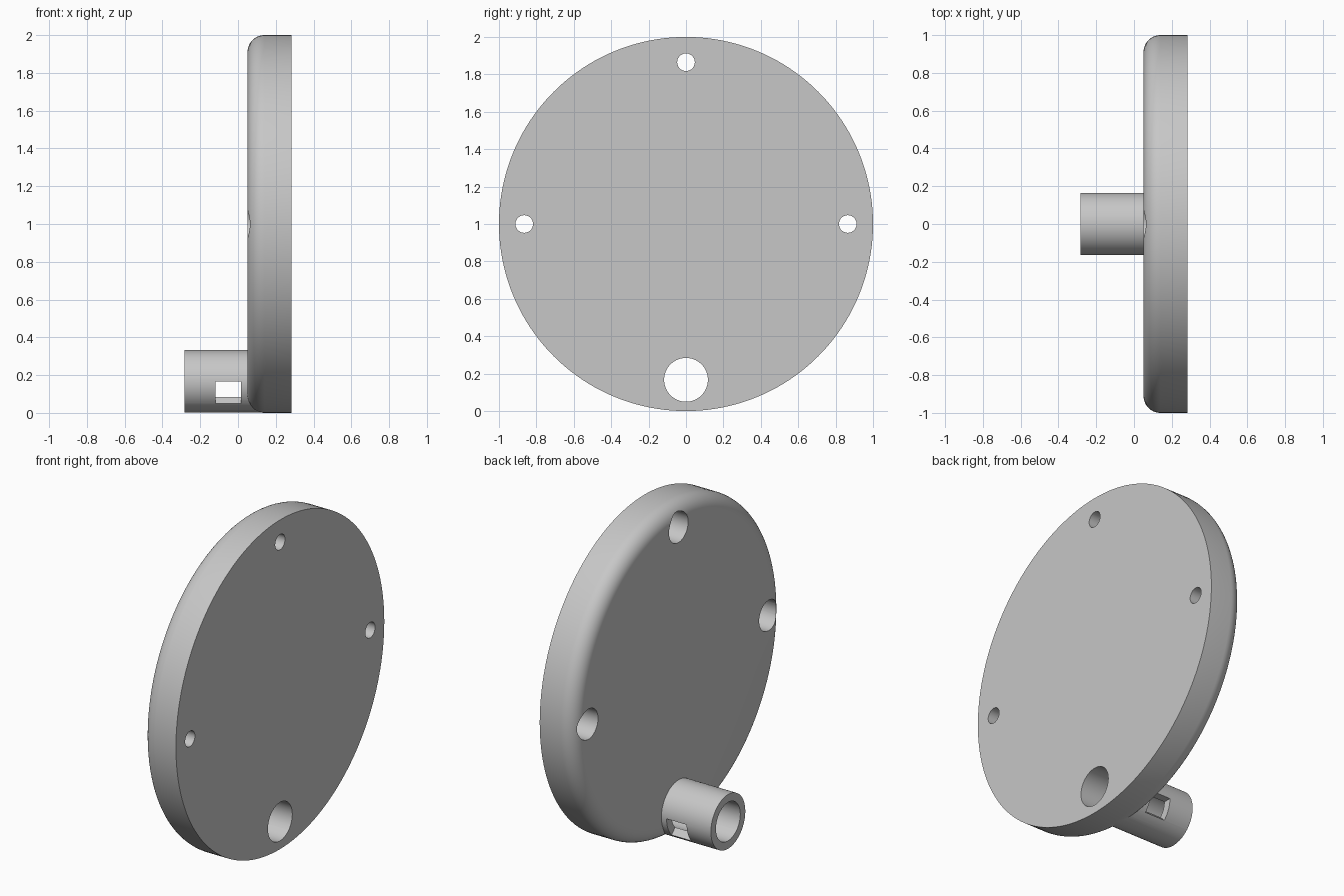
import bpy, bmesh, math
from mathutils import Matrix, Vector

default = bpy.data.objects.get("Cube")
if default:
    bpy.data.objects.remove(default, do_unlink=True)

grey = bpy.data.materials.new("plain grey")
grey.use_nodes = True
colour = (0.57, 0.57, 0.57, 1)
grey.diffuse_color = colour
grey.node_tree.nodes["Principled BSDF"].inputs["Base Color"].default_value = colour

BACK, FACE, TIP = 0.283, 0.05, -0.283   # x stations
DISC_Z, TUBE_Z = 1.0, 0.167
FILLET = 0.09


def finish(name, bm):
    bmesh.ops.recalc_face_normals(bm, faces=bm.faces)
    mesh = bpy.data.meshes.new(name)
    bm.to_mesh(mesh)
    bm.free()
    mesh.materials.append(grey)
    obj = bpy.data.objects.new(name, mesh)
    bpy.context.collection.objects.link(obj)
    return obj


def lathe(name, profile, y, z, steps):
    """Revolve (x, radius) points about an axis parallel to x."""
    bm = bmesh.new()
    rings = []
    for i in range(steps):
        a = 2 * math.pi * i / steps
        rings.append([bm.verts.new((x, y + r * math.cos(a), z + r * math.sin(a)))
                      for x, r in profile])
    for i in range(steps):
        a, b = rings[i], rings[(i + 1) % steps]
        for k in range(len(profile) - 1):
            bm.faces.new((a[k], a[k + 1], b[k + 1], b[k]))
    bm.faces.new([ring[0] for ring in rings])
    bm.faces.new([ring[-1] for ring in rings])
    return finish(name, bm)


def wedge(name, side):
    """Radial sector, from level to 45 degrees down, about the tube axis."""
    bm = bmesh.new()
    corners = [(0, 0), (0.3, 0), (0.3, -0.3)]
    base = bm.faces.new([bm.verts.new((-0.12, side * y, TUBE_Z + z)) for y, z in corners])
    out = bmesh.ops.extrude_face_region(bm, geom=[base])
    moved = [v for v in out["geom"] if isinstance(v, bmesh.types.BMVert)]
    bmesh.ops.translate(bm, verts=moved, vec=Vector((0.135, 0, 0)))
    return finish(name, bm)


def combine(target, tool, operation):
    tool.hide_render = True
    mod = target.modifiers.new(operation, "BOOLEAN")
    mod.operation = operation
    mod.solver = "EXACT"
    mod.object = tool
    bpy.context.view_layer.objects.active = target
    bpy.ops.object.modifier_apply(modifier=mod.name)
    bpy.data.objects.remove(tool, do_unlink=True)


# Round plate with a filleted edge on the tube side
arc = [math.pi / 2 * i / 10 for i in range(11)]
profile = [(FACE + FILLET * (1 - math.sin(a)), 1 - FILLET * (1 - math.cos(a)))
           for a in reversed(arc)]
plate = lathe("mounting_plate", profile + [(BACK, 1)], 0, DISC_Z, 160)

# Spout tube near the lower rim
combine(plate, lathe("tube", [(TIP, 0.165), (0.2, 0.165)], 0, TUBE_Z, 80), "UNION")
combine(plate, lathe("tube_bore", [(-0.5, 0.117), (0.5, 0.117)], 0, TUBE_Z, 64), "DIFFERENCE")

# Windows through both walls of the tube
for side in (-1, 1):
    combine(plate, wedge("window_cutter", side), "DIFFERENCE")

# Counterbored screw holes
for y, z in ((0, 0.865), (0.865, 0), (-0.865, 0)):
    stepped = [(-0.1, 0.092), (0.2, 0.092), (0.2, 0.047), (0.5, 0.047)]
    combine(plate, lathe("screw_hole_cutter", stepped, y, DISC_Z + z, 48), "DIFFERENCE")

# Smooth curved walls, crisp rims
bpy.ops.object.select_all(action="DESELECT")
plate.select_set(True)
bpy.context.view_layer.objects.active = plate
bpy.ops.object.shade_smooth_by_angle(angle=math.radians(30))
